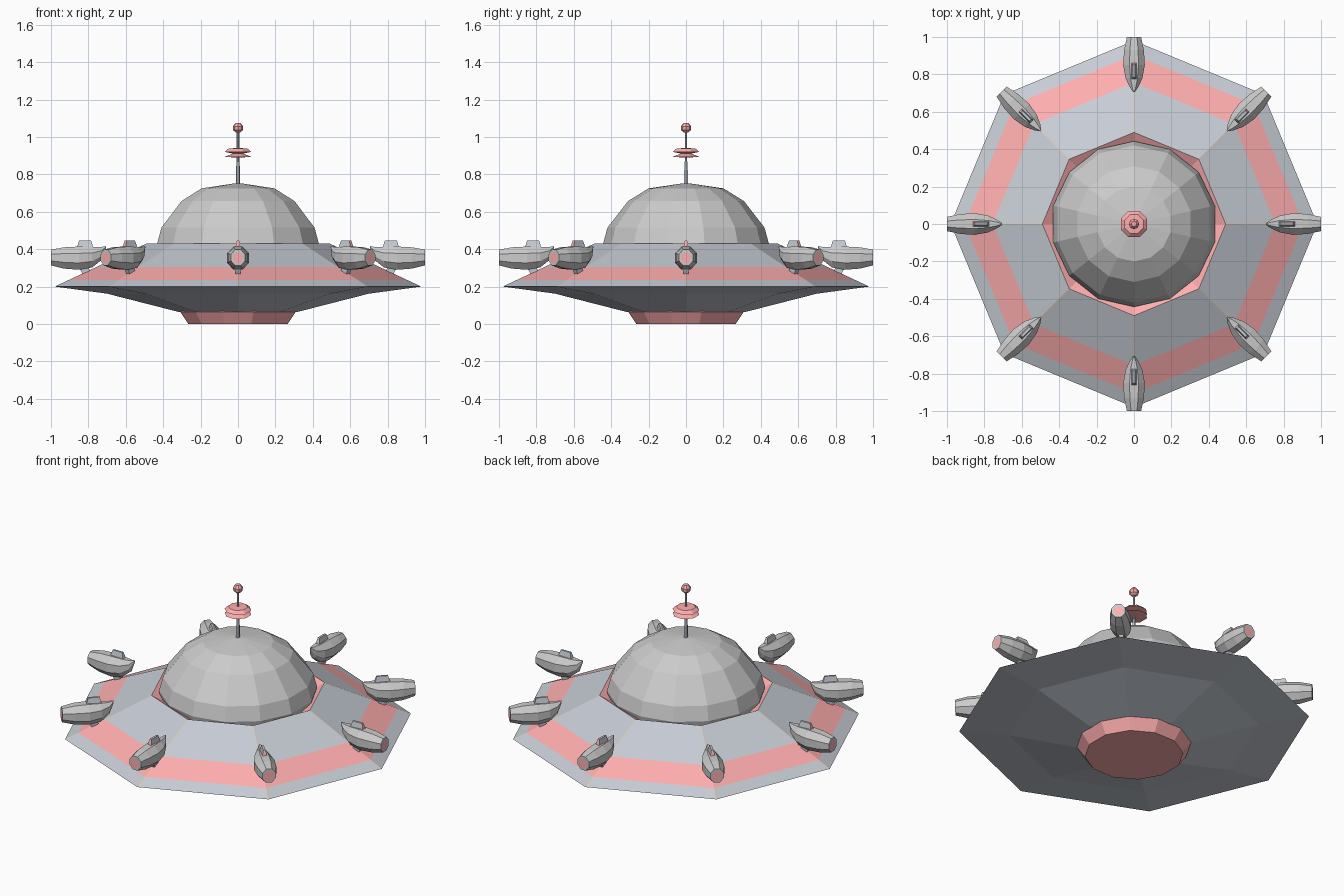
import bpy, bmesh
from math import sin, cos, pi, tan
from mathutils import Matrix, Vector

if "Cube" in bpy.data.objects:
    bpy.data.objects.remove(bpy.data.objects["Cube"])


def material(name, rgb):
    m = bpy.data.materials.new(name)
    m.diffuse_color = (*rgb, 1)
    m.use_nodes = True
    m.node_tree.nodes["Principled BSDF"].inputs["Base Color"].default_value = m.diffuse_color
    return m


RED = material("red", (1.0, 0.42, 0.42))
BLUE = material("blue_grey", (0.57, 0.61, 0.67))
GREY = material("grey", (0.8, 0.8, 0.8))


def finish(bm, name, mats=()):
    bmesh.ops.recalc_face_normals(bm, faces=bm.faces)
    mesh = bpy.data.meshes.new(name)
    bm.to_mesh(mesh)
    bm.free()
    for m in mats:
        mesh.materials.append(m)
    ob = bpy.data.objects.new(name, mesh)
    bpy.context.collection.objects.link(ob)
    return ob


def skin(bm, rings, mat=lambda i, j: 0, cap_first=True, cap_last=True):
    """Join rings of points with quads; mat picks the slot per ring and side."""
    rows = [[bm.verts.new(p) for p in r] for r in rings]
    n = len(rows[0])
    for i in range(len(rows) - 1):
        for j in range(n):
            k = (j + 1) % n
            f = bm.faces.new((rows[i][j], rows[i][k], rows[i + 1][k], rows[i + 1][j]))
            f.material_index = mat(i, j)
    if cap_first:
        bm.faces.new(rows[0])
    if cap_last:
        bm.faces.new(rows[-1])
    return bm


def circle(r, z, n, turn=0.0):
    return [(r * cos(2 * pi * j / n + turn), r * sin(2 * pi * j / n + turn), z) for j in range(n)]


def lathe(name, profile, n, mats=(), turn=0.0):
    return finish(skin(bmesh.new(), [circle(r, z, n, turn) for r, z in profile]), name, mats)


# Octagonal saucer: each corner has a rib strip folded over the ridge
def ribbed_octagon(r, z, w):
    pts = []
    for k in range(8):
        c = Vector((r * cos(k * pi / 4), r * sin(k * pi / 4), z))
        for side in (-1, 0, 1):
            a = (k + side) * pi / 4
            d = Vector((r * cos(a), r * sin(a), z)) - c
            pts.append(c + (d.normalized() * w if side else d))
    return pts


def saucer_slot(i, j):
    if i in (3, 5):                       # outer and inner panels with ribs
        return 0 if j % 3 == 2 else 2
    return 1 if i in (4, 6) else 0        # red stripe and red recessed lip


saucer_profile = [(0.20, 0.05, 0.01), (0.32, 0.065, 0.01), (0.70, 0.162, 0.018), (0.98, 0.2, 0.022),
                  (0.905, 0.235, 0.02), (0.756, 0.305, 0.017), (0.49, 0.43, 0.013), (0.40, 0.38, 0.01)]
finish(skin(bmesh.new(), [ribbed_octagon(*p) for p in saucer_profile], saucer_slot),
       "saucer", (BLUE, RED, GREY))

# Red foot under the saucer
lathe("base_foot", [(0.275, 0), (0.32, 0.065), (0.25, 0.09)], 12, [RED], pi / 12)

# Faceted dome
lathe("dome", [(0.43, 0.38), (0.443, 0.43), (0.42, 0.515), (0.31, 0.657), (0.2, 0.725), (0.03, 0.75)],
      14, (), pi / 14)

# Antenna mast, double dish and ball
lathe("antenna_mast", [(0.011, 0.74), (0.011, 0.82), (0.007, 0.88), (0.007, 1.04)], 6, [BLUE])
lathe("antenna_dish", [(0.02, 0.89), (0.076, 0.894), (0.03, 0.911), (0.076, 0.92), (0.055, 0.938), (0.02, 0.94)],
      8, [RED], pi / 8)
lathe("antenna_ball", [(0.012, 1.024), (0.026, 1.036), (0.028, 1.056), (0.014, 1.074)], 8, [RED])


# Pods: modelled along +x, then repeated at every corner
def section(x, z, hw, hh, n=8):
    return [(x, hw * sin(2 * pi * (j + .5) / n) / cos(pi / n),
             z + hh * cos(2 * pi * (j + .5) / n) / cos(pi / n)) for j in range(n)]


def box_between(bm, low, high):
    """Tapered block; each end is (x0, x1, half width, z)."""
    rings = [[(a, -w, z), (b, -w, z), (b, w, z), (a, w, z)] for a, b, w, z in (low, high)]
    return skin(bm, rings, lambda i, j: 1 if j == 1 else 0)


hull = [(0.985, 0.353, 0.024, 0.024), (1.0, 0.353, 0.028, 0.028), (1.0, 0.355, 0.038, 0.042),
        (0.93, 0.353, 0.053, 0.057), (0.85, 0.352, 0.058, 0.062), (0.78, 0.357, 0.045, 0.055),
        (0.73, 0.377, 0.022, 0.035), (0.705, 0.41, 0.004, 0.006)]

for k in range(8):
    turn = Matrix.Rotation(k * pi / 4, 4, 'Z')
    bm = skin(bmesh.new(), [section(*s) for s in hull])
    finish(bm, f"pod_hull_{k + 1}").matrix_world = turn
    bm = skin(bmesh.new(), [section(0.98, 0.353, 0.028, 0.028), section(1.0, 0.353, 0.028, 0.028)])
    finish(bm, f"pod_nozzle_{k + 1}", [RED]).matrix_world = turn
    fin = box_between(bmesh.new(), (0.77, 0.865, 0.017, 0.395), (0.785, 0.85, 0.006, 0.446))
    finish(fin, f"pod_fin_{k + 1}", (BLUE, RED)).matrix_world = turn
    strut = box_between(bmesh.new(), (0.79, 0.83, 0.012, 0.265), (0.80, 0.86, 0.016, 0.32))
    finish(strut, f"pod_strut_{k + 1}", (BLUE, BLUE)).matrix_world = turn
